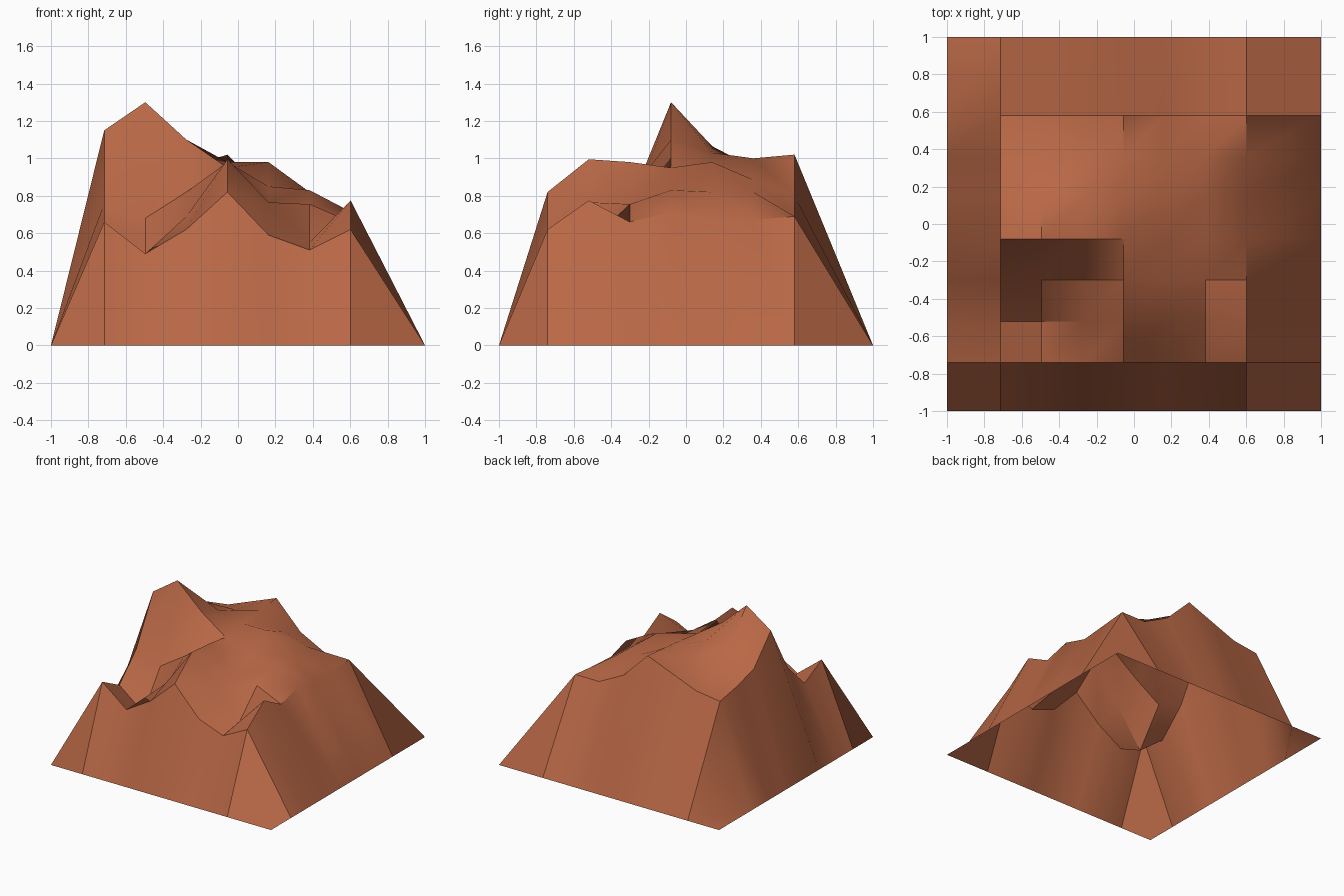
import bpy, bmesh, math

if "Cube" in bpy.data.objects:
    bpy.data.objects.remove(bpy.data.objects["Cube"])

# Grid lines of the terrain: even inner spacing, outer ring on the ground
XS = [-1] + [-0.715 + 0.2195 * i for i in range(7)] + [1]
YS = [-1] + [-0.740 + 0.2200 * j for j in range(7)] + [1]

# Inner heights, one row per y line from front to back
HEIGHTS = [
    [0.66, 0.49, 0.62, 0.82, 0.59, 0.51, 0.62],
    [0.55, 0.38, 0.69, 0.995, 0.765, 0.55, 0.775],
    [0.76, 0.68, 0.82, 0.98, 0.765, 0.755, 0.66],
    [1.15, 1.30, 1.10, 0.95, 0.85, 0.83, 0.715],
    [0.92, 1.065, 1.03, 0.98, 0.98, 0.82, 0.65],
    [0.86, 0.88, 0.95, 1.00, 0.885, 0.82, 0.67],
    [0.82, 0.85, 0.935, 1.02, 0.80, 0.69, 0.69],
]


def height(i, j):
    inside = 0 < i < 8 and 0 < j < 8
    return HEIGHTS[j - 1][i - 1] if inside else 0.0


# Rocky hill: an open-bottomed height field
bm = bmesh.new()
grid = [[bm.verts.new((x, y, height(i, j))) for i, x in enumerate(XS)]
        for j, y in enumerate(YS)]
for j in range(8):
    for i in range(8):
        bm.faces.new((grid[j][i], grid[j][i + 1], grid[j + 1][i + 1], grid[j + 1][i]))
mesh = bpy.data.meshes.new("rocky_hill")
bm.to_mesh(mesh)
bm.free()
hill = bpy.data.objects.new("rocky_hill", mesh)
bpy.context.collection.objects.link(hill)

# Red clay colour
clay = bpy.data.materials.new("red_clay")
clay.diffuse_color = (0.485, 0.138, 0.061, 1)
clay.use_nodes = True
clay.node_tree.nodes["Principled BSDF"].inputs["Base Color"].default_value = clay.diffuse_color
mesh.materials.append(clay)

# Soft slopes with sharp ridges
bpy.context.view_layer.objects.active = hill
hill.select_set(True)
bpy.ops.object.shade_smooth_by_angle(angle=math.radians(35))
